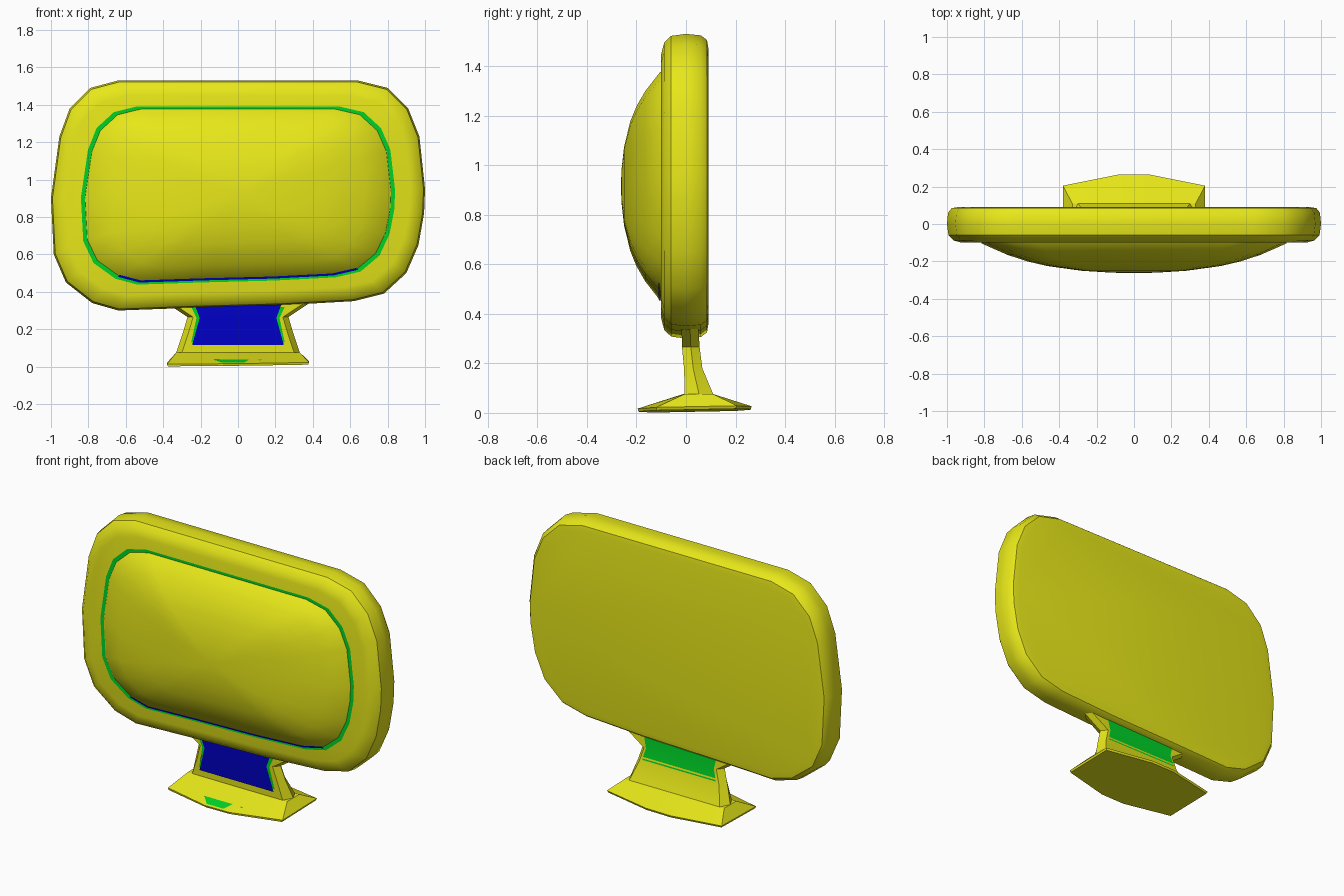
import bpy, bmesh, math

if "Cube" in bpy.data.objects:
    bpy.data.objects.remove(bpy.data.objects["Cube"])


def material(name, rgb):
    m = bpy.data.materials.new(name)
    m.diffuse_color = (*rgb, 1)
    m.use_nodes = True
    m.node_tree.nodes["Principled BSDF"].inputs["Base Color"].default_value = m.diffuse_color
    return m


YELLOW = material("yellow", (0.8, 0.8, 0.01))
GREEN = material("green", (0.0, 0.65, 0.02))
BLUE = material("blue", (0.0, 0.0, 0.6))


def loft(name, rings, mat, closed=True, caps=(True, True), angle=35):
    """Skin a list of equal-length rings of points."""
    bm = bmesh.new()
    vs = [[bm.verts.new(p) for p in r] for r in rings]
    n = len(vs[0])
    for a, b in zip(vs, vs[1:]):
        for i in range(n if closed else n - 1):
            j = (i + 1) % n
            bm.faces.new((a[i], a[j], b[j], b[i]))
    for ring, cap in zip((vs[0], vs[-1]), caps):
        if cap:
            bm.faces.new(ring)
    bmesh.ops.recalc_face_normals(bm, faces=bm.faces)
    me = bpy.data.meshes.new(name)
    bm.to_mesh(me)
    bm.free()
    me.materials.append(mat)
    ob = bpy.data.objects.new(name, me)
    bpy.context.collection.objects.link(ob)
    bpy.ops.object.select_all(action='DESELECT')
    ob.select_set(True)
    bpy.context.view_layer.objects.active = ob
    bpy.ops.object.shade_smooth_by_angle(angle=math.radians(angle))
    return ob


# Slightly lopsided rounded outline shared by casing, trim and screen
OUTLINE = [(-0.64, 1.53), (0.64, 1.53), (0.80, 1.49), (0.91, 1.38), (0.97, 1.23),
           (1.00, 0.95), (0.995, 0.82), (0.965, 0.65), (0.90, 0.50), (0.78, 0.39),
           (0.62, 0.35), (0.23, 0.328), (-0.23, 0.315), (-0.64, 0.30), (-0.78, 0.34),
           (-0.92, 0.45), (-0.985, 0.60), (-1.00, 0.90), (-0.955, 1.23),
           (-0.90, 1.38), (-0.79, 1.49)]
CZ = 0.915


def ring(y, sx, sz):
    return [(x * sx, y, CZ + (z - CZ) * sz) for x, z in OUTLINE]


def inset(y, d):
    return ring(y, 1 - d, 1 - d / 0.61)


# Casing
casing = [(0.09, 0.055), (0.085, 0.025), (0.06, 0.006), (0.0, 0.0),
          (-0.06, 0.008), (-0.088, 0.035), (-0.10, 0.08)]
loft("casing", [inset(y, d) for y, d in casing], YELLOW)

# Bulging screen
dome = [(-0.09, 1.0), (-0.105, 0.985), (-0.165, 0.82), (-0.20, 0.69), (-0.225, 0.56),
        (-0.25, 0.34), (-0.26, 0.15), (-0.262, 0.05)]
loft("screen", [ring(y, 0.825 * s, 0.76 * s) for y, s in dome], YELLOW, caps=(False, True))

# Trim around the screen
loft("screen_trim", [ring(-0.103, 0.84, 0.775), ring(-0.103, 0.818, 0.745)],
     GREEN, caps=(False, False))

# Blue gap line along the bottom of the screen
lower = slice(9, 15)
loft("screen_gap", [ring(-0.107, 0.822, 0.757)[lower], ring(-0.111, 0.812, 0.738)[lower]],
     BLUE, closed=False, caps=(False, False))


# Neck: z, half width, front y, back y
def neck_ring(z, w, yf, yb):
    m = (yf + yb) / 2
    return [(-w + 0.03, yf, z), (w - 0.03, yf, z), (w, m, z),
            (w - 0.03, yb, z), (-w + 0.03, yb, z), (-w, m, z)]


neck = [(0.345, 0.39, -0.018, 0.05), (0.265, 0.27, -0.016, 0.055),
        (0.18, 0.295, -0.008, 0.066), (0.075, 0.33, -0.005, 0.11)]
loft("neck", [neck_ring(*s) for s in neck], YELLOW, angle=25)


# Flared base, leaning very slightly
def base_ring(z, w, mid, yf, ymf, yb, ymb, lean):
    pts = [(-w, yf), (-mid, ymf), (mid, ymf), (w, yf),
           (w, yb), (mid, ymb), (-mid, ymb), (-w, yb)]
    return [(x, y, z + lean * (0.012 * (x + 0.38) + 0.02 * (y + 0.19))) for x, y in pts]


loft("base", [base_ring(0.0, 0.375, 0.08, -0.12, -0.19, 0.20, 0.26, 1),
              base_ring(0.012, 0.38, 0.08, -0.12, -0.195, 0.205, 0.265, 1),
              base_ring(0.076, 0.33, 0.08, -0.005, -0.012, 0.11, 0.11, 0)],
     YELLOW, angle=15)


# Flat panels: rows of z, half width, y
def panel(name, rows, mat):
    loft(name, [[(-w, y, z), (w, y, z)] for z, w, y in rows], mat,
         closed=False, caps=(False, False), angle=15)


panel("neck_front_panel", [(0.34, 0.235, -0.026), (0.26, 0.205, -0.024),
                           (0.115, 0.245, -0.014)], BLUE)
panel("neck_front_trim", [(0.32, 0.25, -0.021), (0.26, 0.222, -0.02),
                          (0.13, 0.25, -0.011)], GREEN)
panel("neck_back_panel", [(0.335, 0.24, 0.054), (0.265, 0.225, 0.058),
                          (0.215, 0.24, 0.065)], GREEN)
panel("neck_back_line", [(0.205, 0.24, 0.066), (0.197, 0.243, 0.067)], GREEN)
panel("base_badge_plate", [(0.037, 0.13, -0.133), (0.021, 0.08, -0.182)], GREEN)
